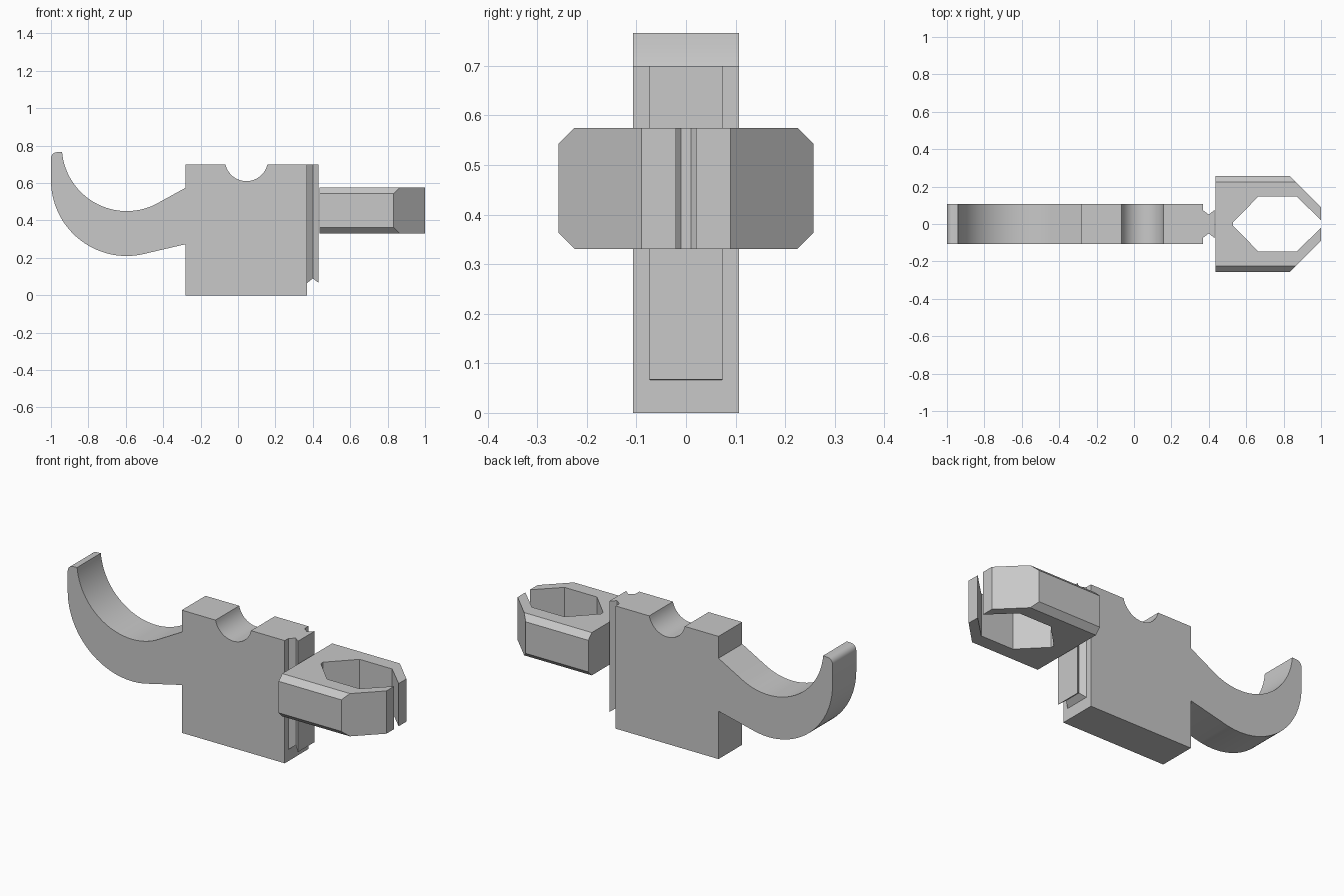
import bpy, bmesh
from math import radians, cos, sin, asin, acos, degrees
from mathutils import Vector

cube = bpy.data.objects.get("Cube")
if cube:
    bpy.data.objects.remove(cube, do_unlink=True)

grey = bpy.data.materials.new("plain grey")
grey.use_nodes = True
grey.diffuse_color = (0.58, 0.58, 0.58, 1)
grey.node_tree.nodes["Principled BSDF"].inputs["Base Color"].default_value = grey.diffuse_color


def finish(bm, name, smooth=False):
    bmesh.ops.recalc_face_normals(bm, faces=bm.faces)
    mesh = bpy.data.meshes.new(name)
    bm.to_mesh(mesh)
    bm.free()
    mesh.materials.append(grey)
    obj = bpy.data.objects.new(name, mesh)
    bpy.context.collection.objects.link(obj)
    if smooth:
        bpy.ops.object.select_all(action='DESELECT')
        obj.select_set(True)
        bpy.context.view_layer.objects.active = obj
        bpy.ops.object.shade_smooth_by_angle(angle=radians(20))
    return obj


def loft(rings):
    """Skin a list of closed rings and cap both ends."""
    bm = bmesh.new()
    loops = [[bm.verts.new(p) for p in ring] for ring in rings]
    for a, b in zip(loops, loops[1:]):
        for i in range(len(a)):
            j = (i + 1) % len(a)
            bm.faces.new((a[i], a[j], b[j], b[i]))
    bm.faces.new(loops[0])
    bm.faces.new(loops[-1])
    return bm


def arc(cx, cz, r, start, end, steps):
    angles = [radians(start + (end - start) * i / steps) for i in range(steps + 1)]
    return [(cx + r * cos(a), cz + r * sin(a)) for a in angles]


def side_prism(profile, half_width):
    return loft([[(x, y, z) for x, z in profile] for y in (-half_width, half_width)])


HALF = 0.107

# Block body with a round notch in its top
drop = degrees(asin(0.025 / 0.115))
notch = arc(0.045, 0.725, 0.115, -drop, -180 + drop, 24)
body = [(-0.28, 0), (0.37, 0), (0.37, 0.7)] + notch + [(-0.28, 0.7)]
finish(side_prism(body, HALF), "body", True)

# Curved hook: lower arc, rounded tip, upper arc
lower = arc(-0.595, 0.615, 0.405, -79, -180, 32)
tip = arc(-0.967, 0.732, 0.033, 180, 90, 6)
upper = arc(-0.595, 0.797, 0.347, 185, 296, 32)
hook = [(-0.28, 0.273)] + lower + tip + upper + [(-0.28, 0.575)]
finish(side_prism(hook, HALF), "hook", True)

# Waisted rail on the end of the body
rail = []
for x, w, low in ((0.37, 0.073, 0.066), (0.4, 0.05, 0.09), (0.43, 0.075, 0.067)):
    rail.append([(x, -w, low), (x, w, low), (x, w, 0.7), (x, -w, 0.7)])
finish(loft(rail), "rail")

# Open clip: half outline mirrored across y, outside then inside
outer = [(0.437, 0.257), (0.832, 0.257), (1.0, 0.09)]
inner = [(1.0, 0.02), (0.87, 0.147), (0.665, 0.147), (0.53, 0.01)]
half = outer + inner
outline = half + [(x, -y) for x, y in reversed(half)]
LOW, HIGH, BEVEL = 0.331, 0.575, 0.032
bm = loft([[(x, y, z) for x, y in outline] for z in (LOW, HIGH)])

# Slice the long outer edges to form the chamfers
for side in (-1, 1):
    for z, up in ((LOW, -1), (HIGH, 1)):
        bmesh.ops.bisect_plane(
            bm, geom=bm.verts[:] + bm.edges[:] + bm.faces[:], dist=1e-5,
            plane_co=Vector((0, side * (0.257 - BEVEL), z)),
            plane_no=Vector((0, side, up)), clear_outer=True)
        bmesh.ops.holes_fill(bm, edges=[e for e in bm.edges if e.is_boundary], sides=0)
finish(bm, "clip")
